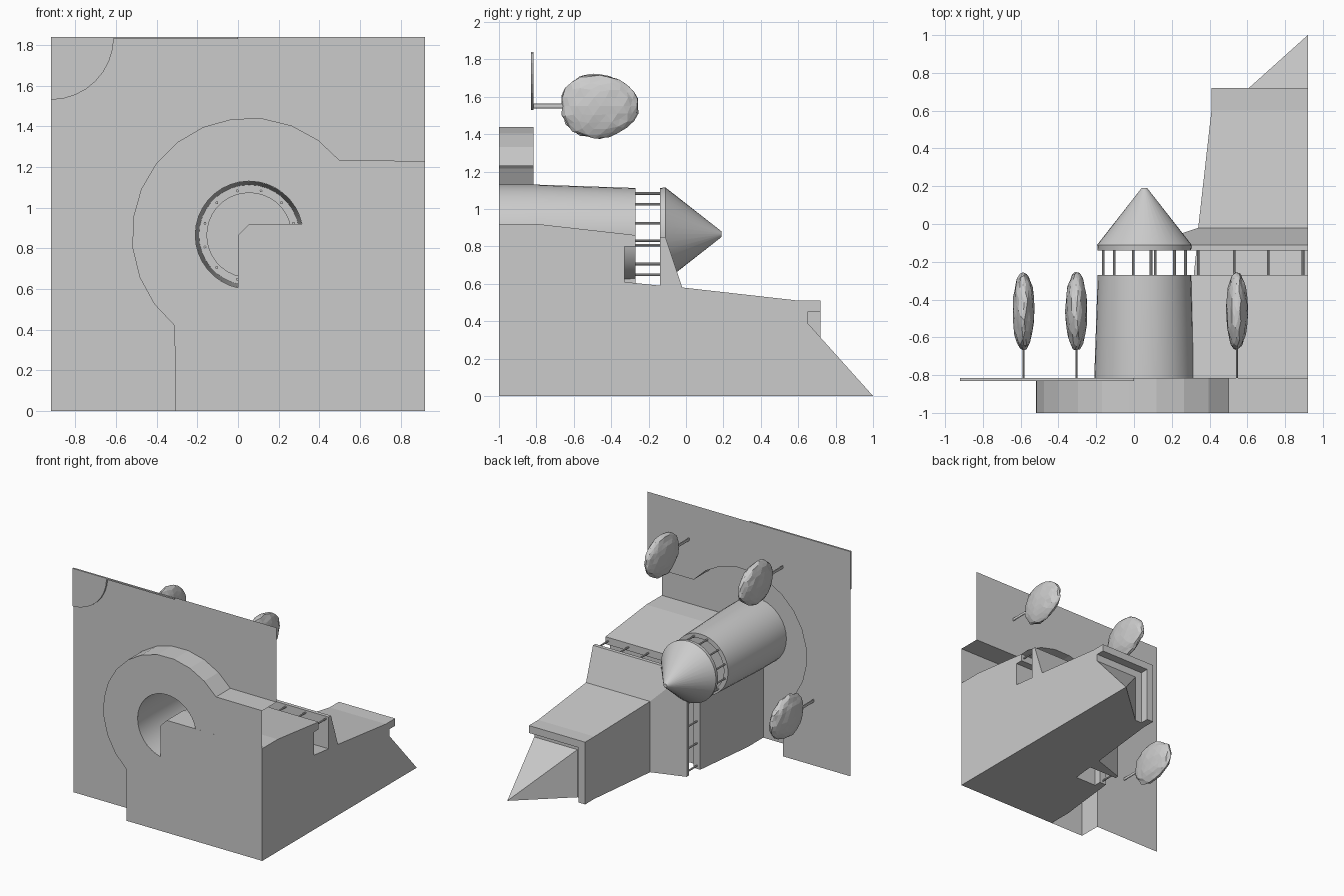
import bpy, bmesh, math, random
from mathutils import Vector

if "Cube" in bpy.data.objects:
    bpy.data.objects.remove(bpy.data.objects["Cube"])
random.seed(4)

stone = bpy.data.materials.new("pale grey")
stone.use_nodes = True
GREY = (0.6, 0.6, 0.6, 1)
stone.diffuse_color = GREY
stone.node_tree.nodes["Principled BSDF"].inputs["Base Color"].default_value = GREY

W = 0.92                 # half width, also the reach of the inner wall
CX, CZ = 0.055, 0.865    # axis of the round tower
GROUND, BED = -0.815, -1.0


def finish(name, bm, smooth=False, fix=True):
    bmesh.ops.remove_doubles(bm, verts=bm.verts, dist=0.0001)
    if fix:
        bmesh.ops.recalc_face_normals(bm, faces=bm.faces)
    me = bpy.data.meshes.new(name)
    bm.to_mesh(me)
    bm.free()
    me.materials.append(stone)
    ob = bpy.data.objects.new(name, me)
    bpy.context.collection.objects.link(ob)
    if smooth:
        bpy.ops.object.select_all(action='DESELECT')
        ob.select_set(True)
        bpy.context.view_layer.objects.active = ob
        bpy.ops.object.shade_smooth_by_angle(angle=math.radians(30))
    return ob


def face(bm, pts):
    return bm.faces.new([bm.verts.new(p) for p in pts])


def arc(cx, cz, r, a0, a1, n):
    angles = [math.radians(a0 + (a1 - a0) * i / n) for i in range(n + 1)]
    return [(cx + r * math.cos(a), cz + r * math.sin(a)) for a in angles]


def at(pts, y):
    return [(x, y, z) for x, z in pts]


def lathe(name, profile, n=36):
    """Turn (radius, y) points round the tower axis."""
    bm = bmesh.new()
    circle = [(math.cos(2 * math.pi * i / n), math.sin(2 * math.pi * i / n)) for i in range(n + 1)]
    for (r0, y0), (r1, y1) in zip(profile, profile[1:]):
        for (c0, s0), (c1, s1) in zip(circle, circle[1:]):
            pts = [(CX + r0 * c0, y0, CZ + r0 * s0), (CX + r0 * c1, y0, CZ + r0 * s1),
                   (CX + r1 * c1, y1, CZ + r1 * s1), (CX + r1 * c0, y1, CZ + r1 * s0)]
            if r0 == 0:
                pts = pts[1:]
            elif r1 == 0:
                pts = pts[:3]
            face(bm, pts)
    return finish(name, bm, True)


def rod(name, x, z, y0, y1, rx, rz, n=8):
    bm = bmesh.new()
    ring = [(x + rx * math.cos(2 * math.pi * i / n), z + rz * math.sin(2 * math.pi * i / n))
            for i in range(n)]
    f = face(bm, at(ring, y0))
    new = bmesh.ops.extrude_face_region(bm, geom=[f])["geom"]
    bmesh.ops.translate(bm, vec=(0, y1 - y0, 0),
                        verts=[v for v in new if isinstance(v, bmesh.types.BMVert)])
    if not any(g.calc_center_median().y < y0 + 0.0001 for g in bm.faces):
        face(bm, at(ring, y0))
    return finish(name, bm, True)


# curtain wall, covered walk, keep and pyramid roof: one stepped corner profile
profile = [(0.92, BED), (0.92, -0.8), (0.86, -0.27), (0.80, -0.27), (0.80, -0.33),
           (0.61, -0.33), (0.59, -0.14), (0.85, -0.14), (0.85, -0.11), (0.58, -0.02),
           (0.51, 0.6), (0.51, 0.72), (0.45, 0.72), (0.45, 0.65), (0.39, 0.65), (0, 1)]


def corner(u, y):
    c = 0.055 if u > 0.855 else 0
    return at([(W - u, 0), (W - u, u - c), (W - u + c, u), (W, u)], y)


bm = bmesh.new()
rings = [corner(u, y) for u, y in profile]
for a, b in zip(rings, rings[1:]):
    for i in range(3):
        pts = []
        for p in (a[i], a[i + 1], b[i + 1], b[i]):
            if not any((Vector(p) - Vector(q)).length < 0.0001 for q in pts):
                pts.append(p)
        if len(pts) > 2:
            face(bm, pts)
axis = (W, BED, 0)
face(bm, rings[0] + [axis])
face(bm, [r[0] for r in rings] + [axis])
face(bm, [r[3] for r in rings] + [axis])
finish("keep_and_walls", bm)

# round corner tower with parapet and pointed roof
lathe("corner_tower", [(0.265, BED), (0.265, -0.8), (0.247, -0.27), (0.21, -0.27),
                       (0.21, -0.33), (0, -0.33)])
lathe("tower_roof", [(0, -0.14), (0.247, -0.14), (0.25, -0.11), (0.015, 0.19), (0, 0.19)])

# posts carrying the roofs
for x, z in arc(CX, CZ, 0.225, 15, 345, 11):
    rod("tower_post", x, z, -0.28, -0.13, 0.007, 0.007)
for x in (0.34, 0.53, 0.71, 0.895):
    rod("wall_post", x, 0.83, -0.28, -0.13, 0.007, 0.007)
    rod("wall_post", W - 0.83, W - x, -0.28, -0.13, 0.007, 0.007)

# moat: bed and outer bank
bank = [(-0.31, 0)] + arc(CX, CZ, 0.577, 230.6, 39.4, 13) + [(W, 1.23)]
inner = [(0, 0)] + arc(CX, CZ, 0.265, 258, 12, 25) + [(W, W)]
bm = bmesh.new()
face(bm, at(bank + inner[::-1], BED))
for p, q in zip(bank, bank[1:]):
    face(bm, at([p, q], BED) + at([q, p], GROUND))
finish("moat", bm)

# ground sheet round the moat
bm = bmesh.new()
face(bm, at(bank + [(W, 2 * W), (-W, 2 * W), (-W, 0)], GROUND))
finish("ground", bm)

# shallow pool and channel in the far corner of the ground
bm = bmesh.new()
low = GROUND - 0.015
pool = arc(-W, 2 * W, 0.31, 270, 360, 8) + [(-W, 2 * W)]
channel = [(-0.61, 1.83), (0, 1.83), (0, 2 * W), (-0.61, 2 * W)]
for shape in (pool, channel):
    face(bm, at(shape, low))
    for p, q in zip(shape, shape[1:] + shape[:1]):
        face(bm, at([p, q], low) + at([q, p], GROUND))
finish("pool", bm)

# flat-crowned trees
for tx, tz in ((-0.585, 0.53), (-0.305, 1.55), (0.545, 1.55)):
    rod("tree_trunk", tx, tz, GROUND, -0.6, 0.006, 0.014)
    bm = bmesh.new()
    bmesh.ops.create_icosphere(bm, subdivisions=3, radius=1)
    for v in bm.verts:
        k = random.uniform(0.95, 1.04)
        y = v.co.y
        v.co = (tx + 0.058 * v.co.x * k, -0.46 + 0.21 * y * k,
                tz + 0.17 * v.co.z * k * (1 - 0.12 * y))
    finish("tree_crown", bm)
